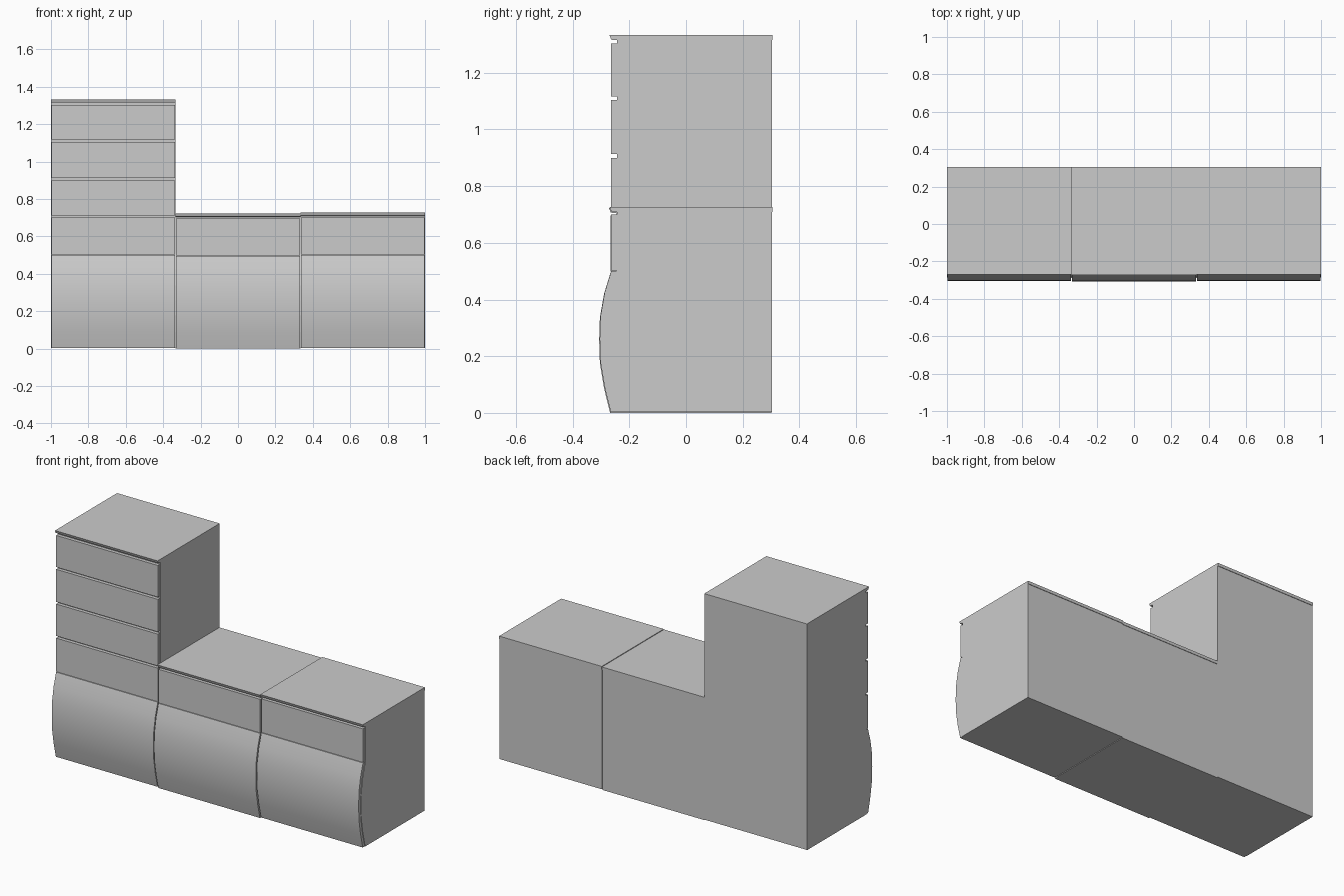
import bpy

if "Cube" in bpy.data.objects:
    bpy.data.objects.remove(bpy.data.objects["Cube"])

W = 2 / 3          # width of one cabinet unit
BACK = 0.304
FACE = -0.264      # flat drawer face
CORE = -0.244      # carcass front, seen at the bottom of the gaps

# Bowed front: outer line (y, z), bottom to top
BOW = [(-0.266, 0.004), (-0.287, 0.09), (-0.302, 0.18), (-0.3045, 0.26),
       (-0.302, 0.34), (-0.287, 0.425), (-0.264, 0.5)]


def extrude(name, profile, x0, x1, dy=0.0, dz=0.0, smooth=False):
    """Solid made by sweeping a (y, z) outline along x."""
    n = len(profile)
    verts = [(x, y + dy, z + dz) for x in (x0, x1) for y, z in profile]
    faces = [tuple(range(n)), tuple(range(2 * n - 1, n - 1, -1))]
    faces += [(i, i + n, (i + 1) % n + n, (i + 1) % n) for i in range(n)]
    mesh = bpy.data.meshes.new(name)
    mesh.from_pydata(verts, [], faces)
    obj = bpy.data.objects.new(name, mesh)
    bpy.context.collection.objects.link(obj)
    bpy.ops.object.select_all(action='DESELECT')
    obj.select_set(True)
    bpy.context.view_layer.objects.active = obj
    # consistent outward normals
    bpy.ops.object.mode_set(mode='EDIT')
    bpy.ops.mesh.select_all(action='SELECT')
    bpy.ops.mesh.normals_make_consistent(inside=False)
    bpy.ops.object.mode_set(mode='OBJECT')
    if smooth:
        bpy.ops.object.shade_smooth_by_angle(angle=0.5)
    return obj


def cabinet(name, x0, top, drawer_rows, dy=0.0, dz=0.0):
    x1 = x0 + W
    inset = 0.003
    # carcass, following the bowed front
    inner = [(y + 0.018, z) for y, z in BOW]
    carcass = [(BACK - 0.001, 0.004)] + inner + [
        (CORE, 0.51), (CORE, top - 0.018), (BACK - 0.001, top - 0.018)]
    extrude(name + "_carcass", carcass, x0, x1, dy, dz)
    # bowed door
    door = BOW + [(y + 0.018, z) for y, z in reversed(BOW)]
    extrude(name + "_bowed_door", door, x0 + inset, x1 - inset, dy, dz, True)
    # flat drawer fronts
    for i, (z0, z1) in enumerate(drawer_rows):
        panel = [(FACE, z0), (FACE, z1), (CORE, z1), (CORE, z0)]
        extrude(f"{name}_drawer_front_{i + 1}", panel,
                x0 + inset, x1 - inset, dy, dz)
    # worktop with a slanted front edge
    slab = [(-0.250, top - 0.018), (-0.264, top - 0.016), (-0.27, top),
            (BACK + 0.002, top), (BACK + 0.002, top - 0.018)]
    extrude(name + "_worktop", slab, x0, x1, dy, dz)


# tall drawer tower on the left, two low cabinets beside it
tower_rows = [(0.503, 0.70), (0.713, 0.90), (0.913, 1.104), (1.117, 1.303)]
cabinet("tower", -1, 1.333, tower_rows)
cabinet("middle_cabinet", -1 + W, 0.727, tower_rows[:1], -0.002, -0.004)
cabinet("right_cabinet", -1 + 2 * W, 0.727, tower_rows[:1])
